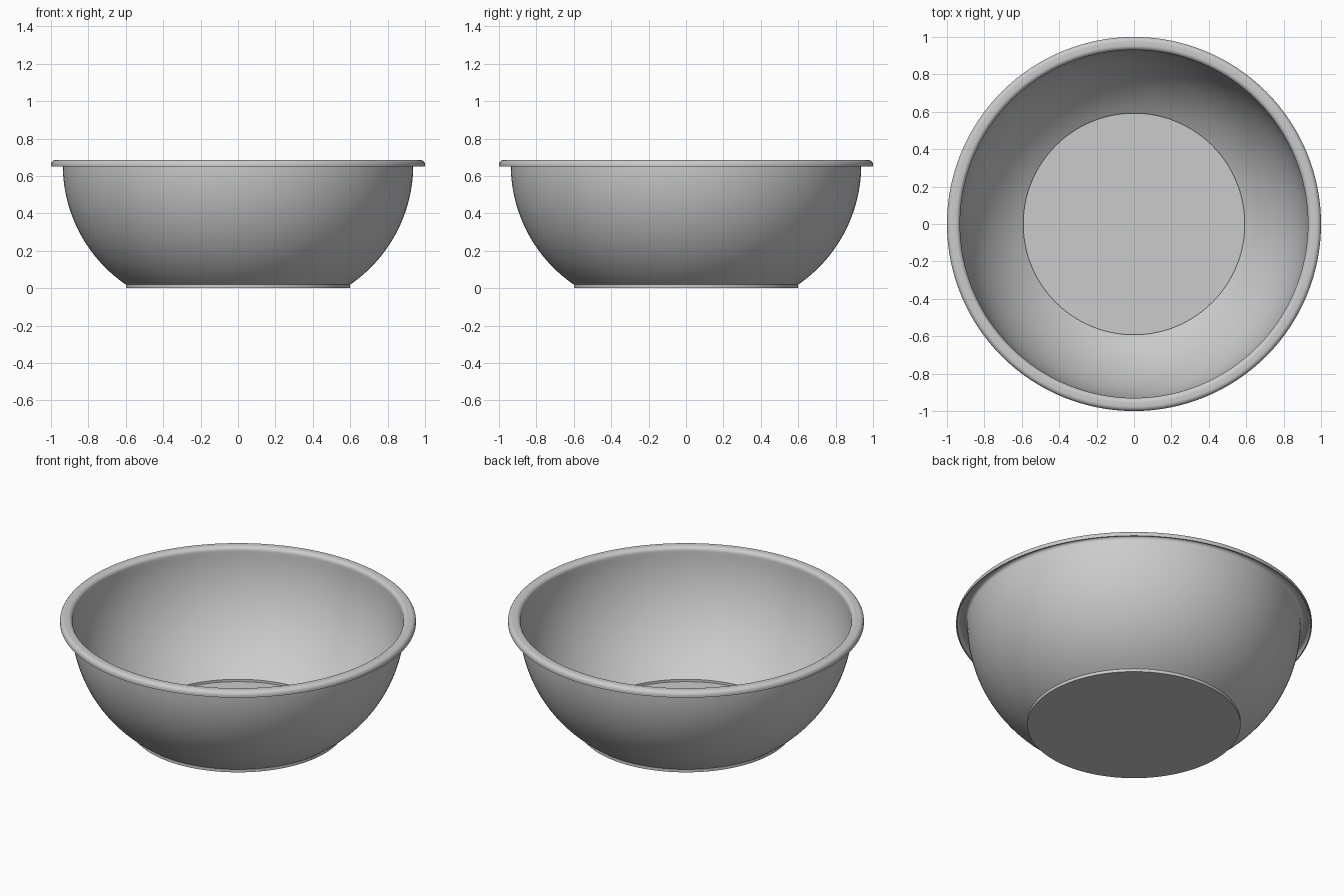
import bpy, bmesh
from math import sin, cos, pi, atan2, hypot
from mathutils import Vector

cube = bpy.data.objects.get("Cube")
if cube:
    bpy.data.objects.remove(cube)

SEGMENTS = 128
WALL = 0.007

grey = bpy.data.materials.new("light grey")
grey.use_nodes = True
COLOUR = (0.6, 0.6, 0.6, 1)
grey.diffuse_color = COLOUR
grey.node_tree.nodes["Principled BSDF"].inputs["Base Color"].default_value = COLOUR


def arc(cx, cz, radius, start, end, steps):
    """Points along a circular arc in the x-z plane."""
    angles = [start + (end - start) * i / steps for i in range(steps + 1)]
    return [(cx + radius * cos(a), cz + radius * sin(a)) for a in angles]


# Inner face profile: recessed floor, curved wall, rolled lip
foot_r, foot_z = 0.592, 0.022
top_r, top_z = 0.93, 0.66
centre = (top_r**2 + -foot_r**2 - (top_z - foot_z)**2) / (2 * (top_r - foot_r))
wall_radius = top_r - centre
start = atan2(foot_z - top_z, foot_r - centre)
profile = [(0, WALL), (foot_r, WALL)]
profile += arc(centre, top_z, wall_radius, start, 0, 32)
fillet = 0.025
profile += arc(top_r + fillet, top_z, fillet, pi, pi / 2, 8)[1:]
profile += arc(1 - fillet, top_z, fillet, pi / 2, 0, 8)
profile.append((1, 0.65))

# Revolve the profile about the vertical axis
bm = bmesh.new()
verts = [bm.verts.new((x, 0, z)) for x, z in profile]
edges = [bm.edges.new(pair) for pair in zip(verts, verts[1:])]
bmesh.ops.spin(bm, geom=verts + edges, cent=(0, 0, 0), axis=(0, 0, 1),
               angle=2 * pi, steps=SEGMENTS, use_merge=False)
bmesh.ops.remove_doubles(bm, verts=bm.verts, dist=0.0001)
bmesh.ops.recalc_face_normals(bm, faces=bm.faces)
floor = min(bm.faces, key=lambda f: f.calc_center_median().z)
if floor.normal.z < 0:
    bmesh.ops.reverse_faces(bm, faces=bm.faces)
mesh = bpy.data.meshes.new("bowl")
bm.to_mesh(mesh)
bm.free()
mesh.materials.append(grey)
bowl = bpy.data.objects.new("bowl", mesh)
bpy.context.collection.objects.link(bowl)

# Thin wall, added below and outside the inner face
bpy.ops.object.select_all(action="DESELECT")
bowl.select_set(True)
bpy.context.view_layer.objects.active = bowl
shell = bowl.modifiers.new("wall", "SOLIDIFY")
shell.thickness = WALL
shell.offset = -1
shell.use_even_offset = True
bpy.ops.object.modifier_apply(modifier=shell.name)
bpy.ops.object.shade_smooth_by_angle(angle=0.6)
